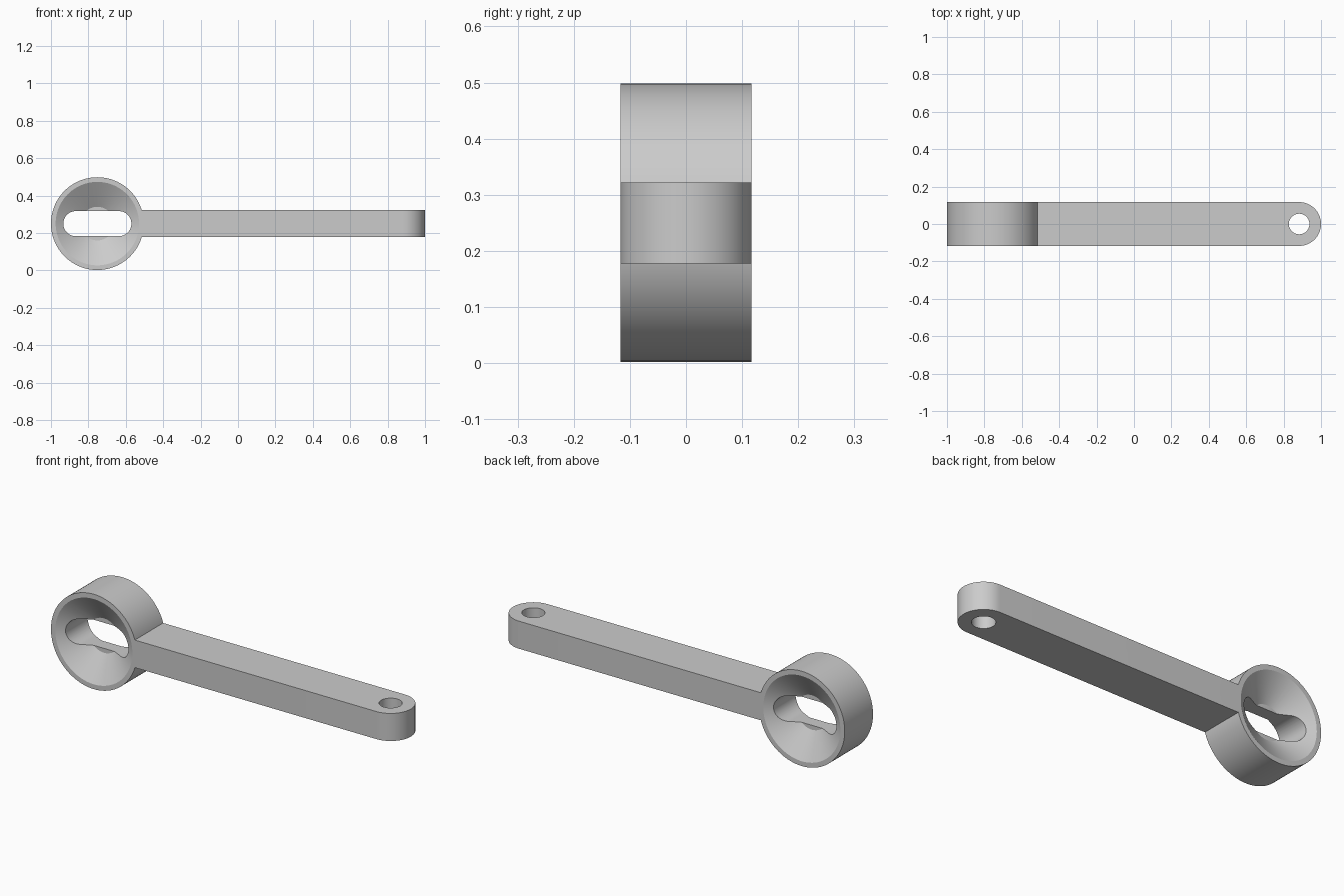
import bpy, bmesh
from math import pi, sin, cos
from mathutils import Matrix

cube = bpy.data.objects.get("Cube")
if cube:
    bpy.data.objects.remove(cube, do_unlink=True)

grey = bpy.data.materials.new("light_grey")
grey.use_nodes = True
colour = (0.6, 0.6, 0.6, 1)
grey.diffuse_color = colour
grey.node_tree.nodes["Principled BSDF"].inputs["Base Color"].default_value = colour

HALF = 0.117                 # half depth of the whole lever
RING_X, MID_Z, RING_R = -0.752, 0.25, 0.248
ARM_HALF = 0.072
EYE_X = 1 - HALF


def add(name, bm):
    bmesh.ops.recalc_face_normals(bm, faces=bm.faces)
    mesh = bpy.data.meshes.new(name)
    bm.to_mesh(mesh)
    bm.free()
    mesh.materials.append(grey)
    obj = bpy.data.objects.new(name, mesh)
    bpy.context.collection.objects.link(obj)
    return obj


def frustum(name, r1, r2, depth, loc, axis="Z", turn=0):
    bm = bmesh.new()
    bmesh.ops.create_cone(bm, cap_ends=True, segments=96, radius1=r1, radius2=r2, depth=depth,
                          matrix=Matrix.Translation(loc) @ Matrix.Rotation(turn, 4, "X"))
    return add(name, bm)


def prism(name, points, direction):
    bm = bmesh.new()
    face = bm.faces.new([bm.verts.new(p) for p in points])
    ext = bmesh.ops.extrude_face_region(bm, geom=[face])
    verts = [v for v in ext["geom"] if isinstance(v, bmesh.types.BMVert)]
    bmesh.ops.translate(bm, verts=verts, vec=direction)
    return add(name, bm)


def half_round(cx, r, start, steps=32):
    return [(cx + r * cos(start + pi * i / steps), r * sin(start + pi * i / steps))
            for i in range(steps + 1)]


def boolean(target, tool, operation):
    mod = target.modifiers.new(operation, "BOOLEAN")
    mod.operation, mod.solver, mod.object = operation, "EXACT", tool
    bpy.context.view_layer.objects.active = target
    bpy.ops.object.modifier_apply(modifier=mod.name)
    bpy.data.objects.remove(tool, do_unlink=True)


# Round head joined to the straight arm with its rounded end
lever = frustum("lever", RING_R, RING_R, 2 * HALF, (RING_X, 0, MID_Z), turn=pi / 2)
outline = [(-0.525, -HALF)] + half_round(EYE_X, HALF, -pi / 2) + [(-0.525, HALF)]
arm = prism("arm", [(x, y, MID_Z - ARM_HALF) for x, y in outline], (0, 0, 2 * ARM_HALF))
boolean(lever, arm, "UNION")

# Conical recess on each side of the head, leaving a thin web
RIM_R, FLOOR_R, WEB, OVER = 0.223, 0.09, 0.033, 0.02
wide = RIM_R + (RIM_R - FLOOR_R) / (HALF - WEB) * OVER
for side in (-1, 1):
    recess = frustum("recess_cutter", FLOOR_R, wide, HALF + OVER - WEB,
                     (RING_X, side * (HALF + OVER + WEB) / 2, MID_Z), turn=-side * pi / 2)
    boolean(lever, recess, "DIFFERENCE")

# Long rounded slot through the web
SLOT_R, SLOT_HALF = 0.067, 0.115
slot = half_round(RING_X + SLOT_HALF, SLOT_R, -pi / 2) + half_round(RING_X - SLOT_HALF, SLOT_R, pi / 2)
boolean(lever, prism("slot_cutter", [(x, -0.2, MID_Z + z) for x, z in slot], (0, 0.4, 0)), "DIFFERENCE")

# Pin hole at the end of the arm
boolean(lever, frustum("hole_cutter", 0.055, 0.055, 0.4, (EYE_X, 0, MID_Z)), "DIFFERENCE")

bpy.ops.object.select_all(action="DESELECT")
lever.select_set(True)
bpy.context.view_layer.objects.active = lever
bpy.ops.object.shade_smooth_by_angle(angle=pi / 7)
